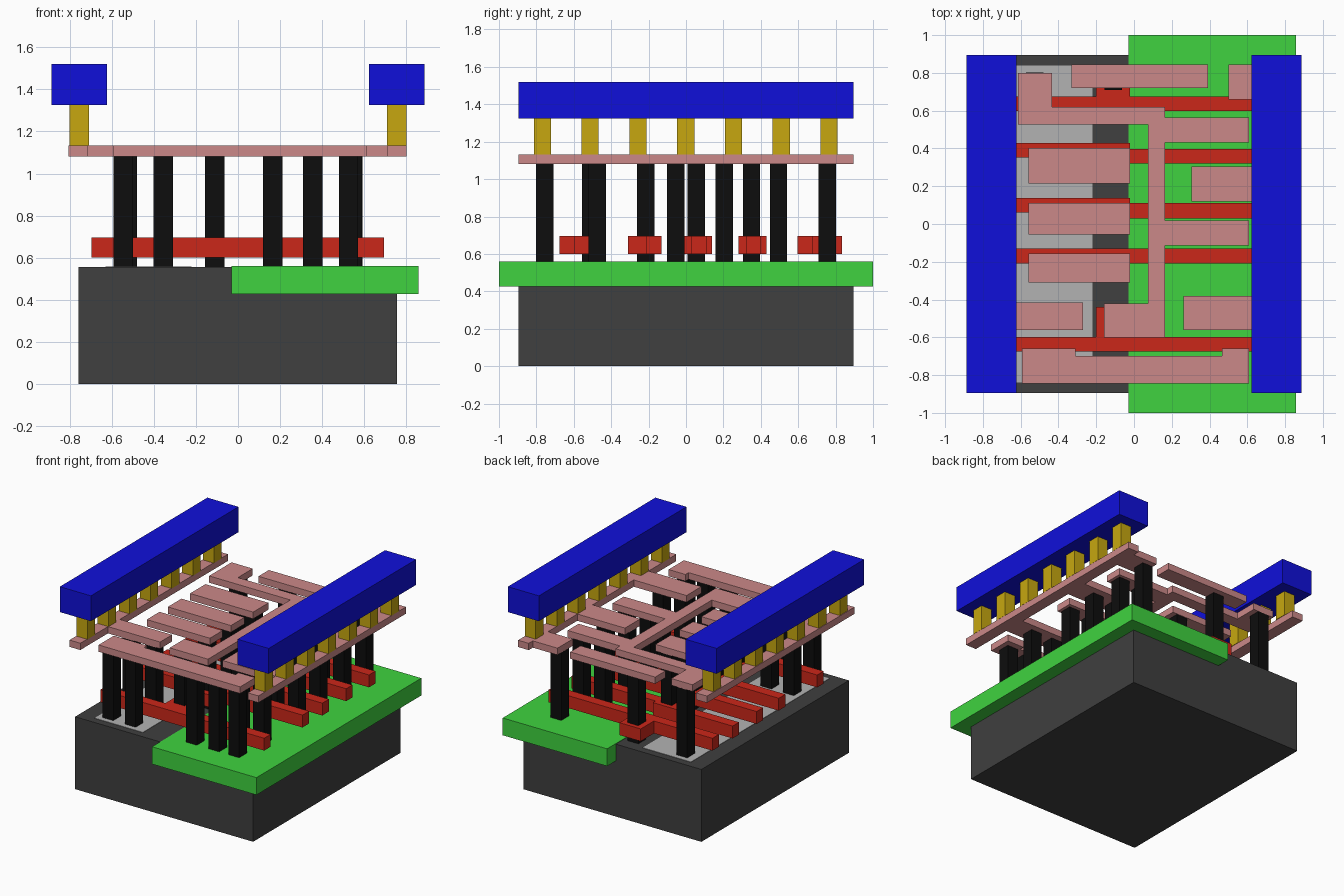
import bpy, bmesh


def material(name, rgb):
    m = bpy.data.materials.new(name)
    m.diffuse_color = (*rgb, 1)
    return m


DARK = material("dark_grey", (0.05, 0.05, 0.05))
LIGHT = material("light_grey", (0.45, 0.45, 0.45))
GREEN = material("green", (0.05, 0.65, 0.05))
RED = material("red", (0.6, 0.02, 0.01))
BLACK = material("black", (0.004, 0.004, 0.004))
PINK = material("pink", (0.6, 0.25, 0.25))
GOLD = material("gold", (0.57, 0.39, 0.005))
BLUE = material("blue", (0.005, 0.005, 0.7))


def prism(name, outline, z0, z1, mat):
    """Flat outline (counter-clockwise) raised from z0 to z1."""
    pts = [p for i, p in enumerate(outline) if p != outline[i - 1]]
    bm = bmesh.new()
    face = bm.faces.new([bm.verts.new((x, y, z0)) for x, y in pts])
    top = bmesh.ops.extrude_face_region(bm, geom=[face])["geom"]
    verts = [v for v in top if isinstance(v, bmesh.types.BMVert)]
    bmesh.ops.translate(bm, verts=verts, vec=(0, 0, z1 - z0))
    bmesh.ops.recalc_face_normals(bm, faces=bm.faces)
    mesh = bpy.data.meshes.new(name)
    bm.to_mesh(mesh)
    bm.free()
    mesh.materials.append(mat)
    ob = bpy.data.objects.new(name, mesh)
    bpy.context.collection.objects.link(ob)
    return ob


def slab(name, x0, x1, y0, y1, z0, z1, mat):
    return prism(name, [(x0, y0), (x1, y0), (x1, y1), (x0, y1)], z0, z1, mat)


# Base block, well and the two diffusion strips set into the top
slab("substrate", -0.757, 0.755, -0.895, 0.895, 0, 0.556, DARK)
slab("well", -0.03, 0.857, -1, 1, 0.427, 0.56, GREEN)
slab("left_diffusion", -0.63, -0.22, -0.84, 0.84, 0.46, 0.559, LIGHT)
slab("right_diffusion", 0.08, 0.63, -0.84, 0.84, 0.46, 0.558, LIGHT)

# Gate bars: left part, contact pad and right part as y ranges
gates = [
    ((-0.675, -0.597), (-0.675, -0.44), (-0.675, -0.597)),
    ((-0.21, -0.13), (-0.31, -0.13), (-0.21, -0.13)),
    ((0.06, 0.138), (-0.025, 0.138), (0.03, 0.11)),
    ((0.352, 0.43), (0.28, 0.43), (0.32, 0.397)),
    ((0.597, 0.675), (0.597, 0.835), (0.597, 0.675)),
]
for i, ((l0, l1), (p0, p1), (r0, r1)) in enumerate(gates):
    a, b = -0.2, -0.02
    prism(f"gate_bar_{i}",
          [(-0.697, l0), (a, l0), (a, p0), (b, p0), (b, r0), (0.695, r0),
           (0.695, r1), (b, r1), (b, p1), (a, p1), (a, l1), (-0.697, l1)],
          0.6, 0.695, RED)

# Contact pillars between base and lower metal
pillars = [(-0.11, y) for y in (-0.51, -0.215, 0.055, 0.35, 0.755)]
pillars += [(x, -0.755) for x in (-0.545, -0.355, 0.165, 0.355, 0.525)]
pillars += [(x, -0.51) for x in (-0.545, -0.355)]
pillars += [(x, y) for x in (0.355, 0.54) for y in (-0.475, -0.055, 0.205, 0.495)]
pillars += [(-0.525, 0.755), (0.545, 0.755)]
for i, (x, y) in enumerate(pillars):
    r = 0.046
    slab(f"contact_pillar_{i}", x - r, x + r, y - r, y + r, 0.556, 1.08, BLACK)

# Lower metal: rails with fingers, signal pads and the long output trace
Z = (1.08, 1.132, PINK)
prism("left_metal_rail",
      [(-0.805, -0.895), (-0.713, -0.895), (-0.713, -0.56), (-0.27, -0.56),
       (-0.27, -0.415), (-0.713, -0.415), (-0.713, 0.895), (-0.805, 0.895)], *Z)
outline = [(0.8, 0.895), (0.71, 0.895)]
for x, y1, y0 in ((0.5, 0.845, 0.66), (0.305, 0.305, 0.12), (0.262, -0.38, -0.56)):
    outline += [(0.71, y1), (x, y1), (x, y0), (0.71, y0)]
outline += [(0.71, -0.895), (0.8, -0.895)]
prism("right_metal_rail", outline, *Z)
prism("output_trace",
      [(-0.16, -0.6), (0.165, -0.6), (0.165, -0.115), (0.61, -0.115),
       (0.61, 0.018), (0.165, 0.018), (0.165, 0.432), (0.61, 0.432),
       (0.61, 0.565), (0.165, 0.565), (0.165, 0.62), (-0.435, 0.62),
       (-0.435, 0.8), (-0.615, 0.8), (-0.615, 0.528), (0.075, 0.528),
       (0.075, -0.42), (-0.16, -0.42)], *Z)
prism("front_trace",
      [(-0.593, -0.845), (0.61, -0.845), (0.61, -0.66), (0.467, -0.66),
       (0.467, -0.698), (-0.31, -0.698), (-0.31, -0.66), (-0.593, -0.66)], *Z)
slab("back_input_pad", -0.33, 0.392, 0.72, 0.845, *Z)
for i, (y0, y1) in enumerate(((-0.31, -0.155), (-0.055, 0.11), (0.215, 0.402))):
    slab(f"input_pad_{i}", -0.558, -0.022, y0, y1, *Z)

# Upper power rails carried on rows of vias
for side, sx in (("left", -1), ("right", 1)):
    c = sx * 0.755
    slab(f"{side}_power_rail", c - 0.132, c + 0.132, -0.895, 0.895, 1.325, 1.52, BLUE)
    for i in range(7):
        y = -0.768 + i * 0.2555
        slab(f"{side}_via_{i}", c - 0.046, c + 0.046, y - 0.046, y + 0.046,
             1.132, 1.325, GOLD)
